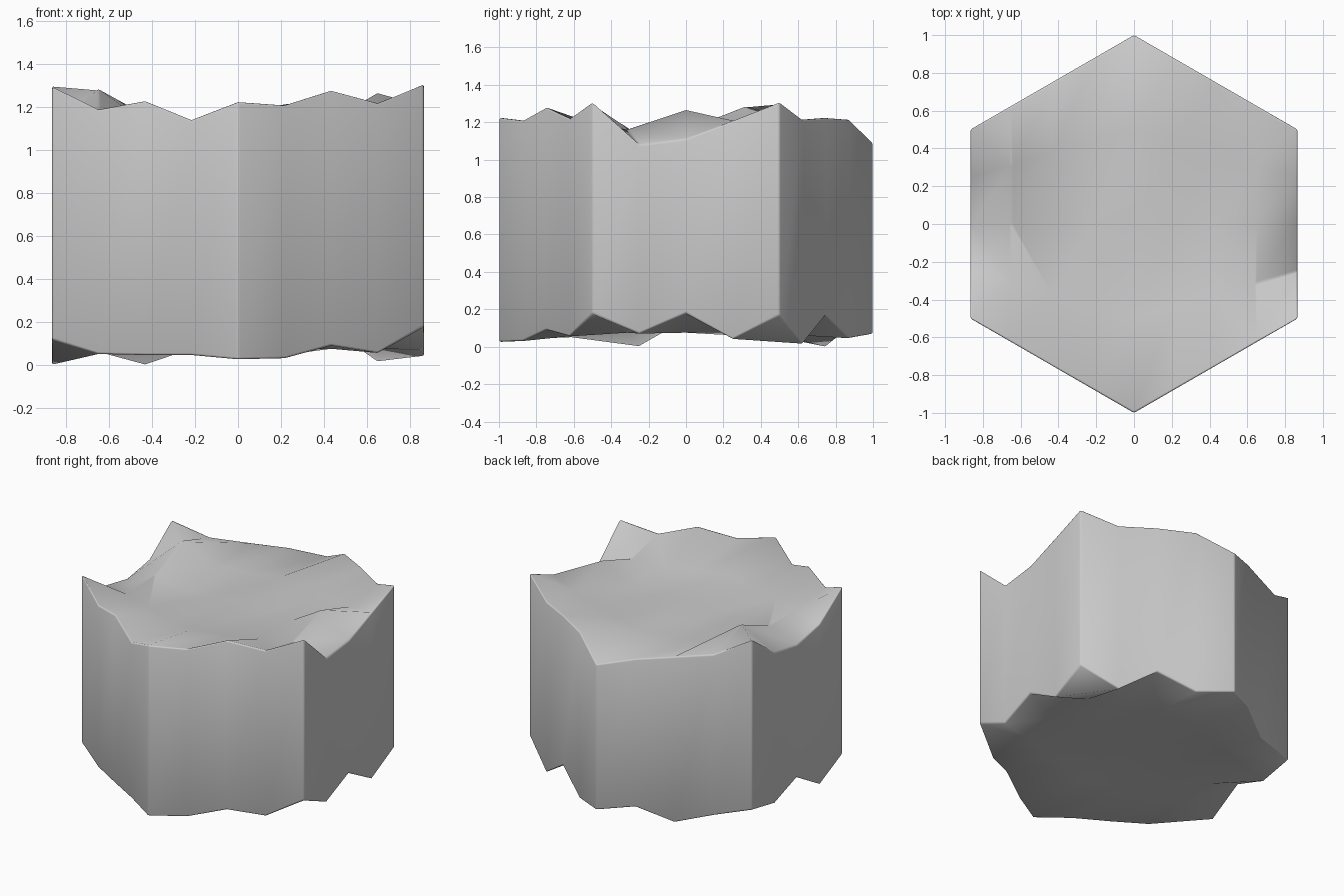
import bpy, bmesh

if "Cube" in bpy.data.objects:
    bpy.data.objects.remove(bpy.data.objects["Cube"])

# Cap heights: 9 columns from x = -0.866 to 0.866, 5 rows from front to back
TOP = [
    (1.30, 1.19, 1.23, 1.14, 1.225, 1.21, 1.28, 1.22, 1.31),
    (1.13, 1.15, 1.14, 1.13, 1.15, 1.14, 1.15, 1.16, 1.08),
    (1.08, 1.16, 1.13, 1.13, 1.15, 1.14, 1.14, 1.265, 1.11),
    (1.12, 1.285, 1.13, 1.13, 1.14, 1.15, 1.15, 1.17, 1.21),
    (1.305, 1.19, 1.165, 1.14, 1.09, 1.215, 1.225, 1.215, 1.31),
]
# The underside is nearly flat inside its uneven rim
BOTTOM = [
    (0.12, 0.05, 0.045, 0.045, 0.025, 0.03, 0.09, 0.055, 0.18),
    (0.0,) + (0.075,) * 7 + (0.07,),
    (0.15,) + (0.075,) * 7 + (0.18,),
    (0.06,) + (0.075,) * 7 + (0.04,),
    (0.11, 0.06, 0.0, 0.10, 0.068, 0.045, 0.17, 0.015, 0.17),
]
COLS, ROWS = 9, 5
HALF_W = 0.866

bm = bmesh.new()


def cap(heights, flip):
    """Grid squeezed into a hexagon, one height per point."""
    grid = []
    for j in range(ROWS):
        row = []
        for i in range(COLS):
            u = i / 4 - 1
            half_depth = 1 - 0.5 * abs(u)
            row.append(bm.verts.new((u * HALF_W, (j / 2 - 1) * half_depth, heights[j][i])))
        grid.append(row)
    for j in range(ROWS - 1):
        for i in range(COLS - 1):
            quad = [grid[j][i], grid[j][i + 1], grid[j + 1][i + 1], grid[j + 1][i]]
            bm.faces.new(quad[::-1] if flip else quad)
    return grid


def rim(g):
    """Outline of a cap, counter-clockwise from above."""
    return (g[0][:-1] + [r[-1] for r in g[:-1]]
            + g[-1][:0:-1] + [r[0] for r in g[:0:-1]])


# Rough top and underside
top_rim = rim(cap(TOP, False))
low_rim = rim(cap(BOTTOM, True))

# Flat side walls
n = len(top_rim)
for k in range(n):
    m = (k + 1) % n
    bm.faces.new((low_rim[k], low_rim[m], top_rim[m], top_rim[k]))

bmesh.ops.recalc_face_normals(bm, faces=bm.faces)
mesh = bpy.data.meshes.new("hexagonal_rock_tile")
bm.to_mesh(mesh)
bm.free()
tile = bpy.data.objects.new("hexagonal_rock_tile", mesh)
bpy.context.collection.objects.link(tile)

# Softly rounded outline edges
bpy.context.view_layer.objects.active = tile
tile.select_set(True)
bpy.ops.object.shade_smooth()
bevel = tile.modifiers.new("soft_edges", 'BEVEL')
bevel.width = 0.01
bevel.segments = 2
bevel.limit_method = 'ANGLE'
bevel.angle_limit = 0.87
